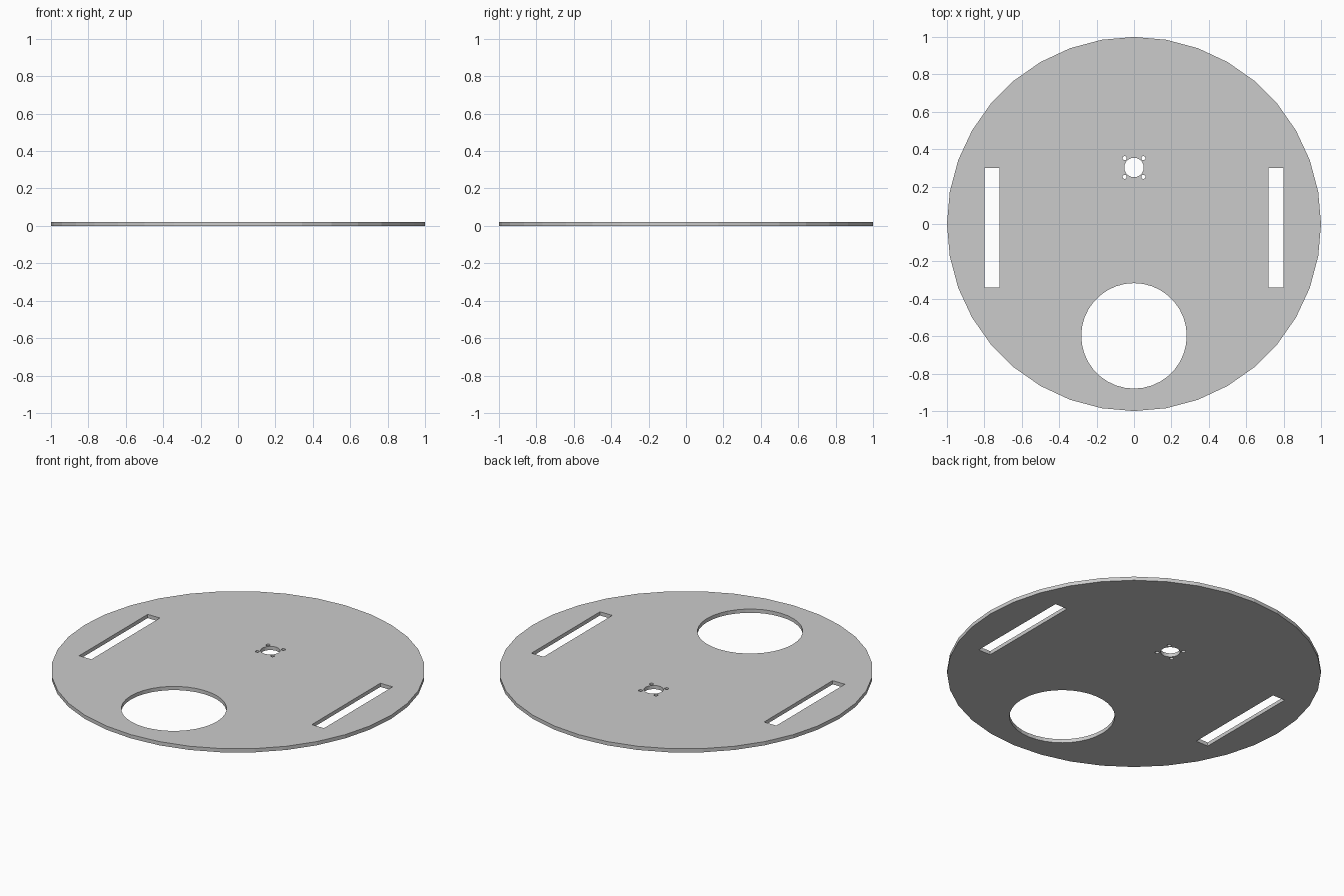
import bpy, bmesh
from math import cos, sin, tau

if "Cube" in bpy.data.objects:
    bpy.data.objects.remove(bpy.data.objects["Cube"])

THICKNESS = 0.022


def ring(x, y, r, n):
    return [(x + r * cos(tau * i / n), y + r * sin(tau * i / n)) for i in range(n)]


def slot(x0, x1, y0, y1):
    return [(x0, y0), (x1, y0), (x1, y1), (x0, y1)]


# outer rim, large round opening and small centre hole
loops = [ring(0, 0, 1, 36), ring(0, -0.598, 0.282, 36), ring(0, 0.302, 0.052, 32)]

# mirrored wheel slots and the four screw holes
for s in (-1, 1):
    loops.append(slot(s * 0.72, s * 0.80, -0.34, 0.30))
    for t in (-1, 1):
        loops.append(ring(s * 0.05, 0.302 + t * 0.05, 0.011, 16))

# fill the outline around the holes, then thicken it
bm = bmesh.new()
edges = []
for pts in loops:
    vs = [bm.verts.new((x, y, 0)) for x, y in pts]
    edges += [bm.edges.new((vs[i - 1], vs[i])) for i in range(len(vs))]
bmesh.ops.triangle_fill(bm, edges=edges, use_beauty=True, normal=(0, 0, 1))
top = bmesh.ops.extrude_face_region(bm, geom=bm.faces[:], use_keep_orig=True)
for v in top["geom"]:
    if isinstance(v, bmesh.types.BMVert):
        v.co.z = THICKNESS
bmesh.ops.recalc_face_normals(bm, faces=bm.faces[:])

mesh = bpy.data.meshes.new("base_plate")
bm.to_mesh(mesh)
bm.free()
plate = bpy.data.objects.new("base_plate", mesh)
bpy.context.collection.objects.link(plate)
